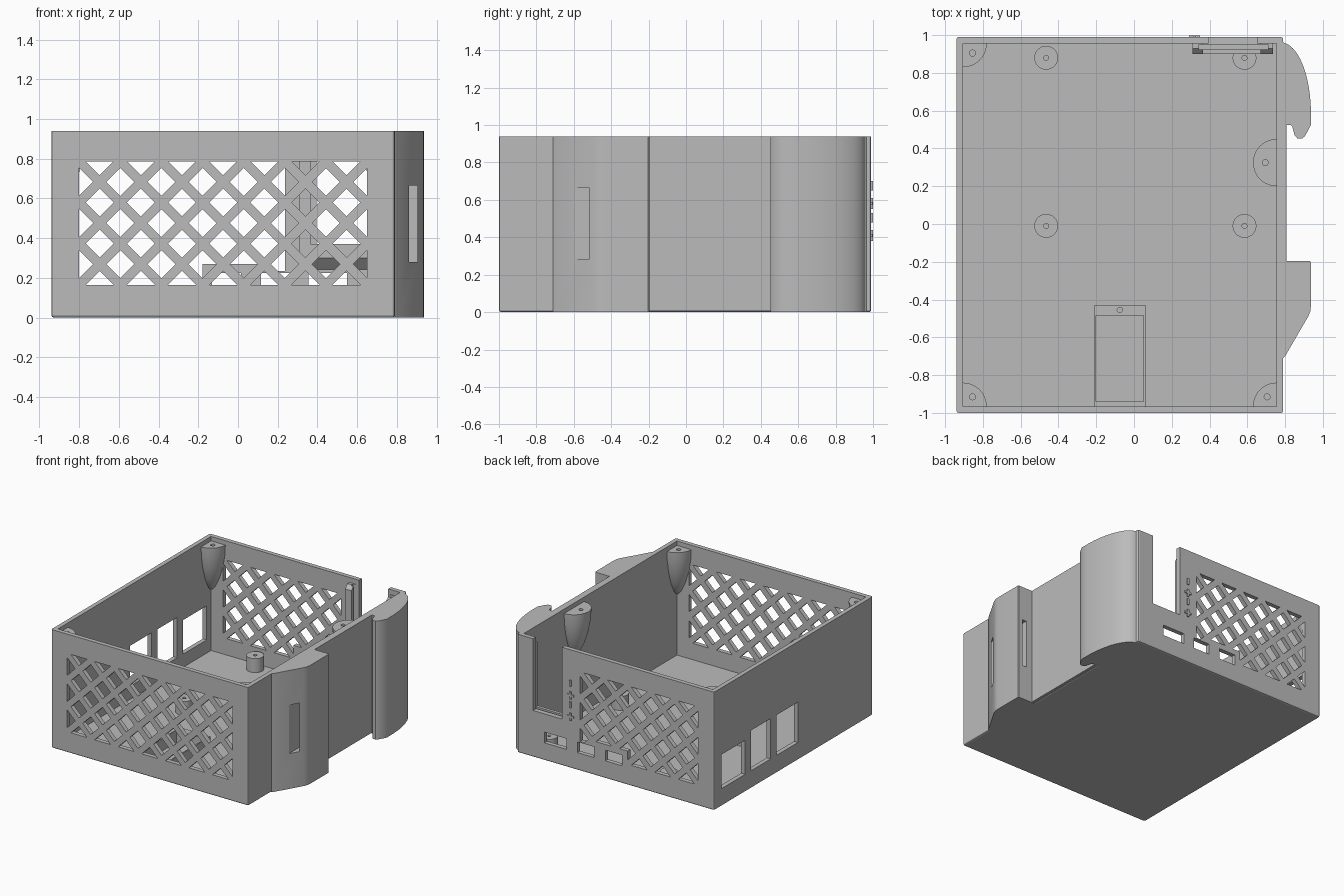
import bpy, bmesh
from math import cos, sin, pi, radians

cube = bpy.data.objects.get("Cube")
if cube:
    bpy.data.objects.remove(cube)

grey = bpy.data.materials.new("plain_grey")
grey.use_nodes = True
grey.diffuse_color = (0.5, 0.5, 0.5, 1)
grey.node_tree.nodes["Principled BSDF"].inputs["Base Color"].default_value = (0.5, 0.5, 0.5, 1)

L, R, F, B, TOP = -0.94, 0.79, -1.0, 0.99, 0.94   # outer shell
WALL, FLOOR = 0.035, 0.035


def finish(name, bm):
    bmesh.ops.recalc_face_normals(bm, faces=bm.faces)
    mesh = bpy.data.meshes.new(name)
    bm.to_mesh(mesh)
    bm.free()
    mesh.materials.append(grey)
    ob = bpy.data.objects.new(name, mesh)
    bpy.context.collection.objects.link(ob)
    return ob


def add_prism(bm, pts, vec):
    """Extrude a closed loop of 3D points along vec."""
    a = [bm.verts.new(p) for p in pts]
    b = [bm.verts.new([c + d for c, d in zip(p, vec)]) for p in pts]
    bm.faces.new(a)
    bm.faces.new(b[::-1])
    for i in range(len(a)):
        j = (i + 1) % len(a)
        bm.faces.new((a[i], b[i], b[j], a[j]))


def boxes(name, *dims):
    """One object from boxes given as x0, x1, y0, y1, z0, z1."""
    bm = bmesh.new()
    for x0, x1, y0, y1, z0, z1 in dims:
        add_prism(bm, [(x0, y0, z0), (x1, y0, z0), (x1, y1, z0), (x0, y1, z0)], (0, 0, z1 - z0))
    return finish(name, bm)


def prism(name, pts, vec):
    bm = bmesh.new()
    add_prism(bm, pts, vec)
    return finish(name, bm)


def lathe(name, profile, x, y, steps=40):
    """Closed solid of revolution; profile runs from axis to axis."""
    bm = bmesh.new()
    verts = [bm.verts.new((x + r, y, z)) for r, z in profile]
    edges = [bm.edges.new(p) for p in zip(verts, verts[1:])]
    bmesh.ops.spin(bm, geom=verts + edges, cent=(x, y, 0), axis=(0, 0, 1),
                   angle=2 * pi, steps=steps)
    bmesh.ops.remove_doubles(bm, verts=bm.verts, dist=0.0005)
    return finish(name, bm)


def combine(ob, other, op="DIFFERENCE"):
    """Apply a boolean and discard the helper."""
    mod = ob.modifiers.new(op.lower(), "BOOLEAN")
    mod.operation, mod.solver, mod.object = op, "EXACT", other
    bpy.context.view_layer.objects.active = ob
    bpy.ops.object.modifier_apply(modifier=mod.name)
    bpy.data.objects.remove(other)


def smooth(ob):
    bpy.ops.object.select_all(action="DESELECT")
    ob.select_set(True)
    bpy.context.view_layer.objects.active = ob
    bpy.ops.object.shade_smooth_by_angle(angle=radians(30))


def lattice_cutter(columns, y):
    """Diamond holes in a checkerboard, clipped to a rectangle."""
    x0, z0, step, half, rows = -0.8, 0.165, 0.1036, 0.07, 6
    x1, z1 = x0 + columns * step, z0 + rows * step
    bm = bmesh.new()
    for i in range(columns + 1):
        for j in range(rows + 1):
            if (i + j) % 2:
                x, z = x0 + i * step, z0 + j * step
                corners = [(x + half, z), (x, z + half), (x - half, z), (x, z - half)]
                loop = [(a, y, b) for a, b in corners
                        if x0 - 0.01 < a < x1 + 0.01 and z0 - 0.01 < b < z1 + 0.01]
                add_prism(bm, loop, (0, 0.2, 0))
    return finish("lattice_cutter", bm)


# Open-topped shell with softened lower and upright edges
shell = boxes("shell", (L, R, F, B, 0, TOP))
bm = bmesh.new()
bm.from_mesh(shell.data)
edges = [e for e in bm.edges if min(v.co.z for v in e.verts) < 0.01]
bmesh.ops.bevel(bm, geom=edges, offset=0.012, segments=2, affect="EDGES", profile=0.5)
bm.to_mesh(shell.data)
bm.free()
combine(shell, boxes("cavity", (L + WALL, R - WALL, F + WALL, B - WALL, FLOOR, 2)))

# Lattice vents front and back, with solid patches around the back ports
combine(shell, lattice_cutter(14, F - 0.1))
combine(shell, lattice_cutter(10, B - 0.1))
for patch in ((-0.18, 0.1), 0.27), ((0.09, 0.27), 0.235):
    (x0, x1), z1 = patch
    combine(shell, boxes("patch", (x0, x1, B - WALL, B, 0.1, z1)), "UNION")

# Back ports, panel notch, and side windows
ports = [(x0, x1, 0.9, 1.1, 0.14, 0.225) for x0, x1 in ((-0.13, 0.015), (0.115, 0.26), (0.355, 0.55))]
combine(shell, boxes("port_cutter", *ports, (0.395, 0.65, 0.9, 1.1, 0.37, 2)))
windows = [(-1.1, -0.85, y0, y1, 0.14, z1)
           for y0, y1, z1 in ((0.6, 0.9, 0.41), (0.28, 0.53, 0.46), (-0.06, 0.21, 0.46))]
combine(shell, boxes("window_cutter", *windows))

# Panel holder behind the notch
holder = prism("panel_holder", [(0.31, y, z) for y, z in
               ((0.956, 0.24), (0.9, 0.3), (0.9, 0.87), (0.93, 0.9), (0.956, 0.9))], (0.427, 0, 0))
combine(holder, boxes("slot_cutter", (0.345, 0.71, 0.925, 0.95, 0.33, 2)))
combine(holder, boxes("opening_cutter", (0.365, 0.67, 0.8, 1.1, 0.37, 2)))

# Tapered screw bosses, trimmed to the inside walls
xi, xr, yf, yb = L + WALL, R - WALL, F + WALL, B - WALL
bosses = {"back_right_boss": (xi, yb, 0.05, -0.05), "front_right_boss": (xi, yf, 0.05, 0.05),
          "front_left_boss": (xr, yf, -0.05, 0.05), "side_boss": (xr, 0.325, -0.06, 0)}
for name, (x, y, dx, dy) in bosses.items():
    boss = lathe(name, [(0, 0.905), (0.125, 0.905), (0.122, 0.83), (0.105, 0.73),
                        (0.075, 0.63), (0.035, 0.55), (0, 0.51)], x, y)
    combine(boss, boxes("trim", (xi - 0.01, xr + 0.01, yf - 0.01, yb + 0.01, 0.1, 1)), "INTERSECT")
    combine(boss, lathe("screw_hole", [(0, 0.75), (0.016, 0.75), (0.016, 1), (0, 1)],
                        x + dx, y + dy, 16))
    smooth(boss)

# Board standoffs with a blind hole
for i, x in enumerate((-0.465, 0.585)):
    for j, y in enumerate((-0.01, 0.88)):
        smooth(lathe(f"standoff_{i}{j}", [(0, 0.03), (0.063, 0.03), (0.063, 0.145), (0.013, 0.145),
                                          (0.013, 0.06), (0, 0.06)], x, y, 32))

# Low tray at the front with a drilled end block
tray = boxes("tray", (-0.21, 0.06, -0.97, -0.43, 0.03, 0.14))
combine(tray, boxes("tray_cutter", (-0.2, 0.05, -0.94, -0.485, 0.045, 1)))
combine(tray, lathe("tray_hole", [(0, 0.06), (0.014, 0.06), (0.014, 1), (0, 1)], -0.075, -0.455, 16))

# Side hook: quarter-round back and a small return lip
arc = [(0.78 + 0.157 * sin(t), 0.58 + 0.38 * cos(t)) for t in [k * pi / 32 for k in range(1, 17)]]
hook_path = [(0.77, 0.97), (0.79, 0.965)] + arc + [
    (0.937, 0.525), (0.905, 0.465), (0.89, 0.453), (0.865, 0.453), (0.85, 0.47), (0.838, 0.515),
    (0.828, 0.525), (0.77, 0.525)]
smooth(prism("side_hook", [(x, y, 0) for x, y in hook_path], (0, 0, TOP)))
boxes("side_plate", (0.77, 0.808, -0.2, 0.53, 0.005, TOP))

# Side block with a sloped front and strap slots at both ends
block_path = [(0.77, -0.195), (0.93, -0.195), (0.937, -0.202), (0.937, -0.43), (0.934, -0.46),
              (0.922, -0.49), (0.8, -0.7), (0.79, -0.71), (0.77, -0.71)]
block = prism("side_block", [(x, y, 0) for x, y in block_path], (0, 0, TOP))
combine(block, boxes("strap_cutter", (0.862, 0.905, -0.8, -0.45, 0.28, 0.665),
                     (0.862, 0.9, -0.4, -0.1, 0.28, 0.665)))
smooth(block)

# Raised polarity ticks and crosses beside the notch
marks = []
for z in (0.41, 0.58):
    marks += [(0.29, 0.35, 0.985, 0.998, z - 0.008, z + 0.008),
              (0.312, 0.328, 0.985, 0.999, z - 0.03, z + 0.03),
              (0.312, 0.328, 0.985, 0.999, z + 0.07, z + 0.12)]
boxes("raised_marks", *marks)
